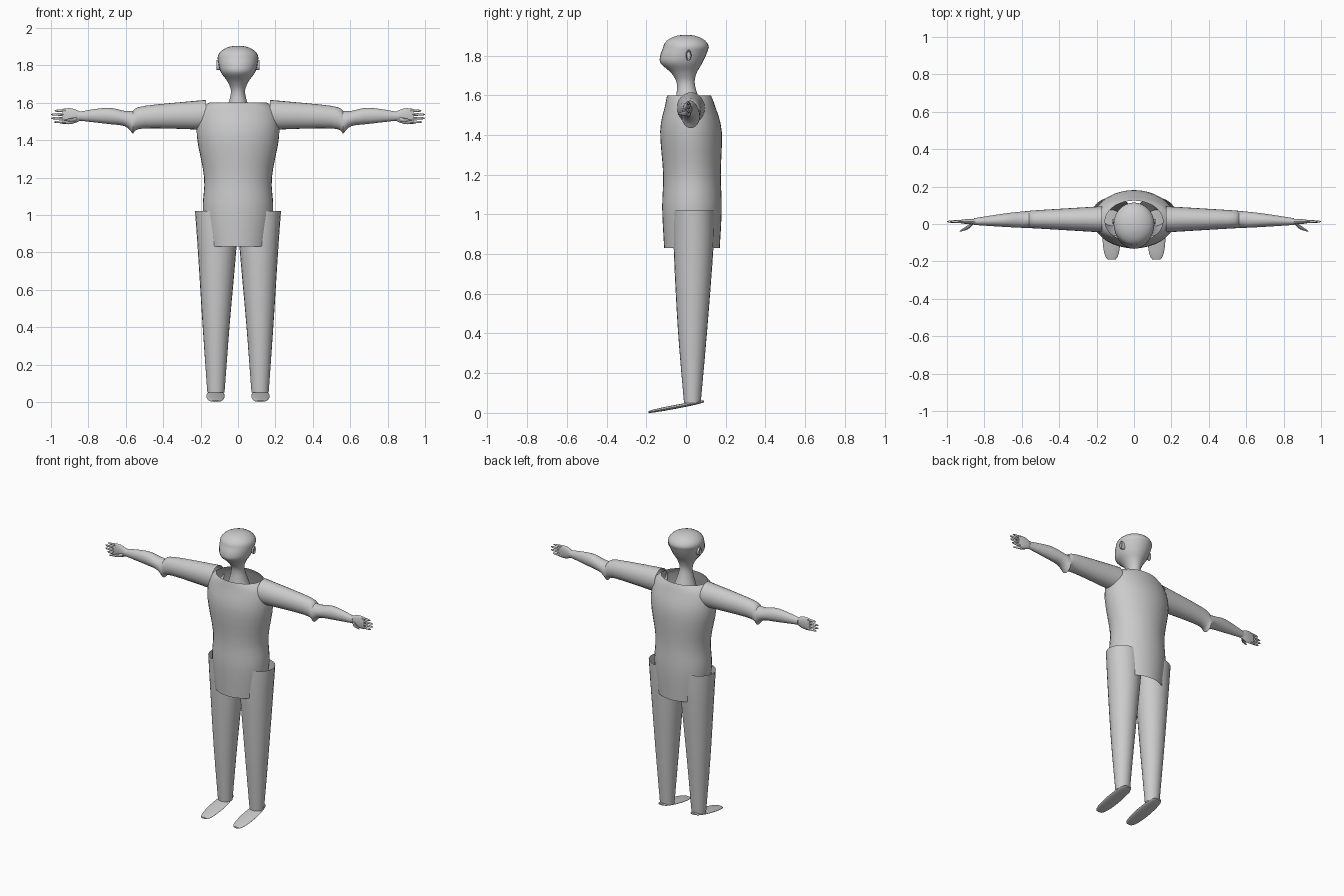
import bpy, bmesh, math

if "Cube" in bpy.data.objects:
    bpy.data.objects.remove(bpy.data.objects["Cube"])

grey = bpy.data.materials.new("light grey")
grey.use_nodes = True
colour = (0.6, 0.6, 0.6, 1)
grey.diffuse_color = colour
grey.node_tree.nodes["Principled BSDF"].inputs["Base Color"].default_value = colour


def smooth_keys(keys, steps=4):
    """Add sections between the keys along a smooth curve through them."""
    padded = [keys[0], *keys, keys[-1]]
    sections = []
    for before, start, end, after in zip(padded, padded[1:], padded[2:], padded[3:]):
        for step in range(steps):
            t = step / steps
            sections.append([
                b + t * ((c - a) / 2 + t * (a - 2.5 * b + 2 * c - d / 2
                                            + t * (3 * (b - c) + d - a) / 2))
                for a, b, c, d in zip(before, start, end, after)])
    return sections + [keys[-1]]


def place(axis, along, first, second):
    """Turn a position along an axis and two cross values into x, y, z."""
    if axis == "x":
        return along, first, second
    if axis == "y":
        return first, along, second
    return first, second, along


def loft(name, axis, sections, sides=24, closed_start=False, closed_end=False, mirror=1):
    """Skin elliptical rings: (position, centre, centre, radius, radius)."""
    bm = bmesh.new()
    rings = []
    for along, centre_a, centre_b, radius_a, radius_b in sections:
        ring = []
        for corner in range(sides):
            angle = math.tau * corner / sides
            x, y, z = place(axis, along,
                            centre_a + radius_a * math.cos(angle),
                            centre_b + radius_b * math.sin(angle))
            ring.append(bm.verts.new((x * mirror, y, z)))
        rings.append(ring)
    for lower, upper in zip(rings, rings[1:]):
        for corner in range(sides):
            following = (corner + 1) % sides
            bm.faces.new((lower[corner], lower[following], upper[following], upper[corner]))
    if closed_start:
        bm.faces.new(rings[0])
    if closed_end:
        bm.faces.new(rings[-1])
    bmesh.ops.recalc_face_normals(bm, faces=bm.faces)
    mesh = bpy.data.meshes.new(name)
    bm.to_mesh(mesh)
    bm.free()
    mesh.materials.append(grey)
    part = bpy.data.objects.new(name, mesh)
    bpy.context.collection.objects.link(part)
    bpy.ops.object.select_all(action="DESELECT")
    part.select_set(True)
    bpy.context.view_layer.objects.active = part
    bpy.ops.object.shade_smooth_by_angle(angle=math.radians(35))


# Head: neck and face follow keys, the skull is a half ellipsoid dome
neck_base = (1.54, 0, .01, .07, .07)
throat = (1.65, 0, 0, .038, .045)
chin = (1.71, 0, -.01, .055, .063)
mouth = (1.76, 0, -.023, .09, .104)
nose = (1.8, 0, -.015, .103, .115)
brow = (1.84, 0, 0, .109, .115)
dome = []
for step in range(1, 8):
    angle = math.pi / 2 * step / 8
    shrink = math.cos(angle)
    dome.append((brow[0] + .065 * math.sin(angle), 0, 0, brow[3] * shrink, brow[4] * shrink))
face = smooth_keys([neck_base, throat, chin, mouth, nose, brow])
loft("head", "z", face + dome, sides=28, closed_end=True)

# Tunic, open at the collar and the hem
hem = (.83, 0, .03, .165, .14)
hips = (1.03, 0, .03, .188, .15)
waist = (1.2, 0, .03, .181, .145)
chest = (1.42, 0, .025, .22, .155)
shoulders = (1.55, 0, .02, .207, .125)
collar = (1.6, 0, .015, .155, .11)
loft("tunic", "z", smooth_keys([hem, hips, waist, chest, shoulders, collar]), sides=36)

for label, mirror in (("left", 1), ("right", -1)):
    # Trouser leg, open at the waist
    ankle = (.05, .118, .032, .046, .042)
    knee = (.42, .117, .033, .073, .074)
    thigh = (.83, .112, .038, .104, .1)
    waistband = (1.02, .115, .04, .115, .103)
    loft(label + "_leg", "z", smooth_keys([ankle, knee, thigh, waistband]), mirror=mirror)

    # Thin foot sloping from heel to toe, rounded at both ends
    foot = []
    for step in range(1, 12):
        angle = math.pi * step / 12
        reach = math.cos(angle)
        fullness = math.sin(angle) ** .6
        foot.append((-.05 - .145 * reach, .12, .0035 + .055 * (1 - reach) / 2,
                     .049 * fullness, .01 * fullness))
    loft(label + "_foot", "y", foot, closed_start=True, closed_end=True, mirror=mirror)

    # Upper arm, dropping to the pointed elbow
    shoulder = (.17, .025, 1.535, .07, .08)
    lower_sleeve = (.5, .025, 1.523, .05, .06)
    elbow = (.562, .024, 1.495, .046, .061)
    loft(label + "_upper_arm", "x", smooth_keys([shoulder, lower_sleeve, elbow]), mirror=mirror)

    # Forearm
    crook = (.605, .023, 1.515, .043, .041)
    muscle = (.7, .02, 1.53, .035, .043)
    wrist = (.855, .013, 1.528, .018, .023)
    loft(label + "_forearm", "x", smooth_keys([elbow, crook, muscle, wrist]),
         closed_end=True, mirror=mirror)

    # Flat palm
    heel_of_hand = (.835, .013, 1.528, .014, .021)
    middle_of_hand = (.89, .013, 1.528, .014, .042)
    knuckles = (.938, .013, 1.527, .007, .04)
    loft(label + "_palm", "x", smooth_keys([heel_of_hand, middle_of_hand, knuckles]),
         sides=16, closed_start=True, closed_end=True, mirror=mirror)

    # Four fingers side by side
    fingers = (("index", .98), ("middle", 1), ("ring", 1), ("little", .985))
    for number, (finger, tip) in enumerate(fingers):
        height = 1.557 - .02 * number
        root = (.92, .013, height, .009, .009)
        pad = (tip - .012, .013, height, .006, .006)
        end = (tip, .013, height, .002, .002)
        loft(f"{label}_{finger}_finger", "x", [root, pad, end],
             sides=10, closed_start=True, closed_end=True, mirror=mirror)

    # Thumb reaching forward
    thumb_root = (.86, .005, 1.512, .009, .012)
    thumb_joint = (.89, -.018, 1.508, .011, .01)
    thumb_tip = (.934, -.04, 1.507, .002, .003)
    loft(label + "_thumb", "x", smooth_keys([thumb_root, thumb_joint, thumb_tip]),
         sides=10, closed_start=True, closed_end=True, mirror=mirror)

    # Ear with a raised rim and a hollow centre
    ear = [(along, .013, 1.802, size / 2, size)
           for along, size in ((.09, .025), (.112, .028), (.116, .024), (.109, .017))]
    loft(label + "_ear", "x", ear, sides=16, closed_start=True, closed_end=True, mirror=mirror)
